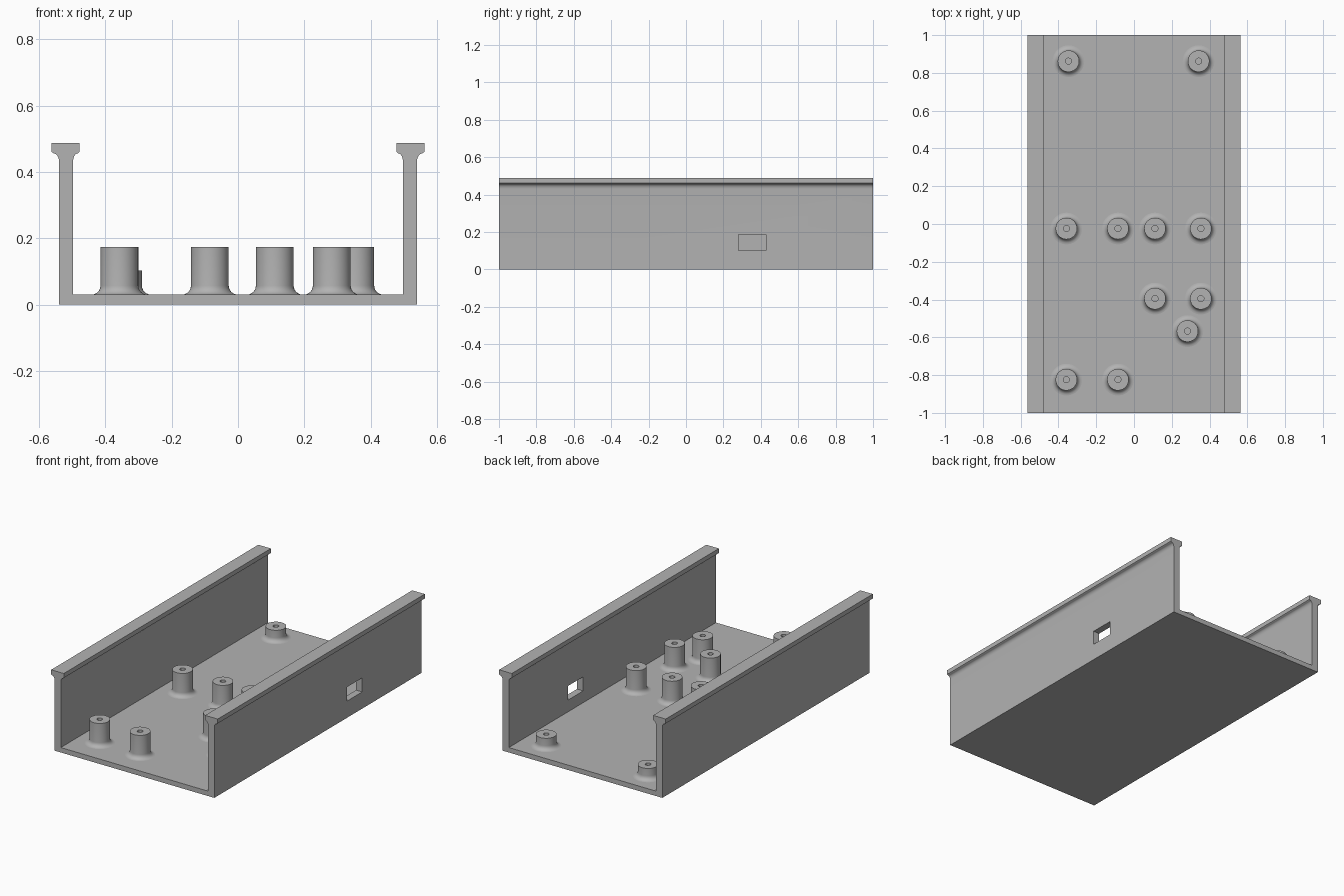
import bpy, bmesh
from math import sin, cos, pi, radians
from mathutils import Matrix, Vector

cube = bpy.data.objects.get("Cube")
if cube:
    bpy.data.objects.remove(cube, do_unlink=True)

FLOOR = 0.03

# Single grey plastic
grey = bpy.data.materials.new("grey plastic")
grey.use_nodes = True
grey.diffuse_color = (0.45, 0.45, 0.45, 1)
grey.node_tree.nodes["Principled BSDF"].inputs["Base Color"].default_value = grey.diffuse_color


def make_object(name, bm):
    bmesh.ops.recalc_face_normals(bm, faces=bm.faces)
    mesh = bpy.data.meshes.new(name)
    bm.to_mesh(mesh)
    bm.free()
    mesh.materials.append(grey)
    obj = bpy.data.objects.new(name, mesh)
    bpy.context.collection.objects.link(obj)
    return obj


def activate(obj):
    bpy.ops.object.select_all(action='DESELECT')
    obj.select_set(True)
    bpy.context.view_layer.objects.active = obj


def smooth(obj):
    activate(obj)
    bpy.ops.object.shade_smooth_by_angle(angle=radians(35))


# Tray: U-shaped channel with lipped rails, extruded along y
def cove(x_wall, x_lip, steps=6):
    """Concave curve from the wall up to the underside of the rail."""
    pts = []
    for i in range(steps + 1):
        a = pi / 2 * i / steps
        pts.append((x_lip + (x_wall - x_lip) * cos(a), 0.43 + 0.026 * sin(a)))
    return pts


half = [(0.54, 0)] + cove(0.54, 0.556) + [(0.563, 0.461), (0.563, 0.488), (0.478, 0.488), (0.478, 0.461)]
half += cove(0.498, 0.484)[::-1] + [(0.498, FLOOR)]
profile = half + [(-x, z) for x, z in reversed(half)]

bm = bmesh.new()
end = bm.faces.new([bm.verts.new((x, -1, z)) for x, z in profile])
ext = bmesh.ops.extrude_face_region(bm, geom=[end])
bmesh.ops.translate(bm, vec=(0, 2, 0),
                    verts=[v for v in ext["geom"] if isinstance(v, bmesh.types.BMVert)])
tray = make_object("channel_tray", bm)

# Rectangular port through the left wall
bm = bmesh.new()
bmesh.ops.create_cube(bm, size=1, matrix=Matrix.LocRotScale(
    Vector((0.52, 0.355, 0.145)), None, Vector((0.2, 0.146, 0.086))))
cutter = make_object("port_cutter", bm)
cutter.hide_render = True
cut = tray.modifiers.new("port", 'BOOLEAN')
cut.operation = 'DIFFERENCE'
cut.solver = 'EXACT'
cut.object = cutter
activate(tray)
bpy.ops.object.modifier_apply(modifier=cut.name)
bpy.data.objects.remove(cutter, do_unlink=True)
smooth(tray)


# Standoffs: lathed posts with a filleted foot and a blind screw hole
def standoff(name, x, y, top):
    radius, fillet, bore = 0.057, 0.027, 0.016
    pts = []
    for i in range(7):
        a = pi / 2 * i / 6
        pts.append((radius + fillet * (1 - sin(a)), FLOOR + fillet * (1 - cos(a))))
    pts += [(radius, top), (bore, top), (bore, FLOOR + 0.001), (0, FLOOR + 0.001)]
    bm = bmesh.new()
    verts = [bm.verts.new((r, 0, z)) for r, z in pts]
    edges = [bm.edges.new(pair) for pair in zip(verts, verts[1:])]
    bmesh.ops.spin(bm, geom=verts + edges, cent=(0, 0, 0), axis=(0, 0, 1),
                   angle=2 * pi, steps=40)
    bmesh.ops.remove_doubles(bm, verts=bm.verts, dist=0.0002)
    obj = make_object(name, bm)
    obj.location = (x, y, 0)
    smooth(obj)


tall = [(x, -0.024) for x in (-0.358, -0.085, 0.111, 0.354)]
tall += [(x, -0.395) for x in (0.111, 0.354)]
tall += [(x, -0.824) for x in (-0.358, -0.085)]
tall.append((0.283, -0.567))
for i, (x, y) in enumerate(tall, 1):
    standoff(f"tall_standoff_{i}", x, y, 0.174)
for side, x in (("right", -0.347), ("left", 0.342)):
    standoff(f"short_standoff_{side}", x, 0.862, 0.102)
